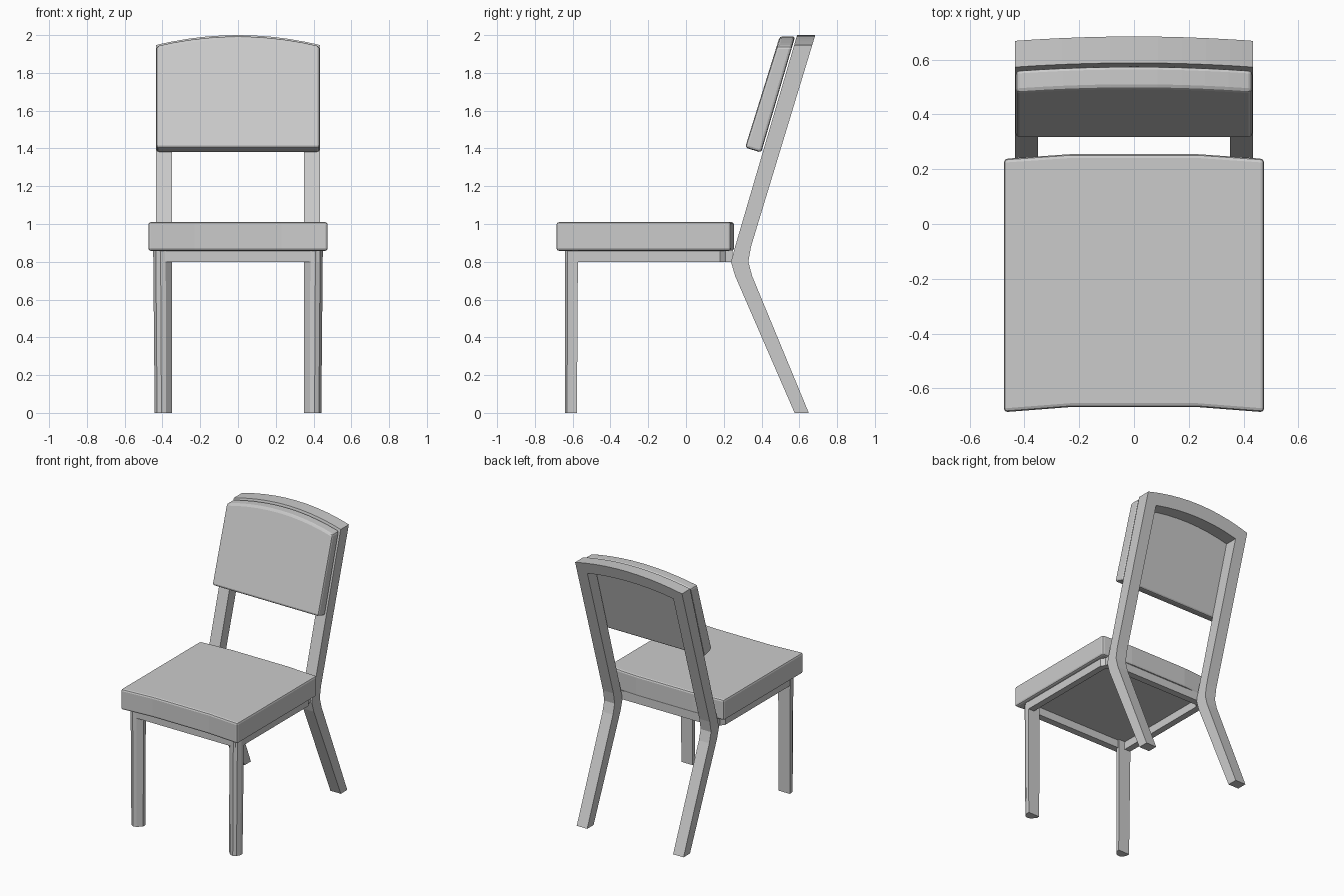
import bpy, bmesh

if "Cube" in bpy.data.objects:
    bpy.data.objects.remove(bpy.data.objects["Cube"])


def loft(name, rings, closed=False, bevel=0.0, mirror=False):
    """Skin a list of equal-length point rings; cap the ends unless closed."""
    bm = bmesh.new()
    vs = [[bm.verts.new(p) for p in r] for r in rings]
    n, m = len(vs), len(vs[0])
    for i in range(n if closed else n - 1):
        a, b = vs[i], vs[(i + 1) % n]
        for j in range(m):
            k = (j + 1) % m
            bm.faces.new((a[j], a[k], b[k], b[j]))
    if not closed:
        bm.faces.new(vs[0][::-1])
        bm.faces.new(vs[-1])
    bmesh.ops.recalc_face_normals(bm, faces=bm.faces)
    me = bpy.data.meshes.new(name)
    bm.to_mesh(me)
    bm.free()
    ob = bpy.data.objects.new(name, me)
    bpy.context.collection.objects.link(ob)
    if mirror:
        ob.modifiers.new("mirror", 'MIRROR').use_mirror_merge = False
    if bevel:
        b = ob.modifiers.new("bevel", 'BEVEL')
        b.width, b.segments, b.limit_method = bevel, 2, 'ANGLE'
    return ob


def arch(x):
    return 2.0 - 0.053 * (x / 0.435) ** 2


def front_y(z):
    return 0.26 + 0.293 * (z - 0.88)


def back_y(z):
    return 0.344 + 0.304 * (z - 0.88)


# Seat cushion: slightly bowed front and back edges
seat = []
for x, yf, yb in ((-.475, -.687, .238), (-.23, -.668, .255),
                  (.23, -.668, .255), (.475, -.687, .238)):
    seat.append([(x, yf, .858), (x, yb, .858), (x, yb, 1.01), (x, yf, 1.01)])
loft("seat", seat, bevel=.014)

# Apron frame: tube swept around the chamfered outline
half = [(.425, -.635, .39, -.585), (.447, -.60, .40, -.57),
        (.447, .18, .40, .17), (.425, .21, .39, .185), (.425, .245, .38, .195)]
outline = half + [(-a, b, -c, d) for a, b, c, d in reversed(half)]
loft("apron", [[(a, b, .80), (a, b, .862), (c, d, .862), (c, d, .80)]
               for a, b, c, d in outline], closed=True)

# Front legs: rounded outer corner, slight taper
section = [(.35, -.572), (.35, -.60), (.383, -.634), (.41, -.64),
           (.435, -.628), (.449, -.60), (.449, -.572)]
cx, cy = .35, -.64
loft("front_leg", [[(cx + (x - cx) * s, cy + (y - cy) * s, z) for x, y in section]
                   for s, z in ((.92, 0), (1, .86))], mirror=True)

# Back legs: bent posts whose tops follow the arch
posts = []
for x in (.35, .395, .435):
    t = arch(x)
    posts.append([(x, y, z) for y, z in (
        (.575, 0), (.26, .725), (.238, .80), (.26, .88), (front_y(t), t),
        (back_y(t), t), (.344, .88), (.33, .80), (.35, .725), (.65, 0))])
loft("back_leg", posts, mirror=True)

# Arched top rail between the posts
rail = []
for i in range(9):
    x = -.35 + .7 * i / 8
    t = arch(x)
    b = t - .085
    rail.append([(x, front_y(b), b), (x, back_y(b), b),
                 (x, back_y(t), t), (x, front_y(t), t)])
loft("top_rail", rail)

# Back cushion: leaning pad with arched top
pad = []
for i in range(11):
    x = -.432 + .864 * i / 10
    t = arch(x) - .007
    pad.append([(x, .313, 1.405), (x, .398, 1.378),
                (x, front_y(t) - .008, t), (x, front_y(t) - .09, t)])
loft("back_cushion", pad, bevel=.014)
